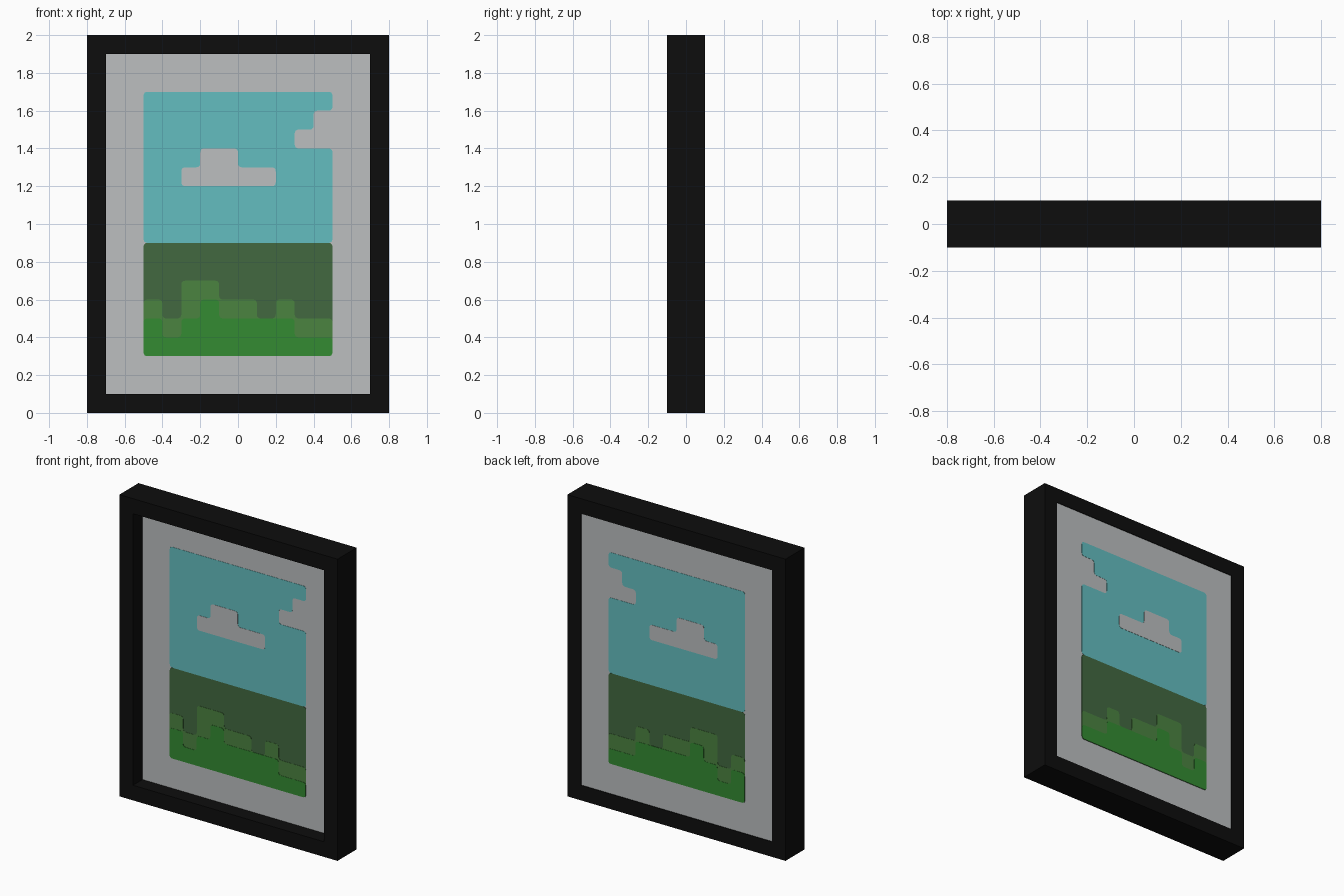
import bpy
import bmesh
from mathutils import Vector

default = bpy.data.objects.get("Cube")
if default:
    bpy.data.objects.remove(default, do_unlink=True)


def material(name, rgb):
    mat = bpy.data.materials.new(name)
    mat.use_nodes = True
    colour = [(c / 255 / 12.92 if c < 11 else ((c / 255 + 0.055) / 1.055) ** 2.4) for c in rgb] + [1]
    mat.diffuse_color = colour
    mat.node_tree.nodes["Principled BSDF"].inputs["Base Color"].default_value = colour
    return mat


black = material("frame black", (13, 13, 13))
pale = material("pale grey", (188, 191, 192))
blue = material("sky blue", (100, 190, 192))
dark = material("dark green", (66, 105, 64))
mid = material("mid green", (75, 131, 64))
bright = material("grass green", (52, 139, 50))


def prism(bm, outline, y0, y1):
    """Extrude an x-z outline from y0 to y1."""
    face = bm.faces.new([bm.verts.new((x, y0, z)) for x, z in outline])
    new = bmesh.ops.extrude_face_region(bm, geom=[face], use_keep_orig=True)["geom"]
    bmesh.ops.translate(bm, vec=(0, y1 - y0, 0),
                        verts=[v for v in new if isinstance(v, bmesh.types.BMVert)])


def finish(bm, name, mat):
    bmesh.ops.recalc_face_normals(bm, faces=bm.faces)
    mesh = bpy.data.meshes.new(name)
    bm.to_mesh(mesh)
    bm.free()
    mesh.materials.append(mat)
    obj = bpy.data.objects.new(name, mesh)
    bpy.context.collection.objects.link(obj)
    return obj


def box(x0, x1, z0, z1):
    return [(x0, z0), (x1, z0), (x1, z1), (x0, z1)]


def rounded(points, sharp_z=None, r=0.022):
    """Round every corner, except those at height sharp_z."""
    out = []
    pts = [Vector(p) for p in points]
    for i, p in enumerate(pts):
        if p.y == sharp_z:
            out.append(p)
            continue
        a = p + (pts[i - 1] - p).normalized() * r
        b = p + (pts[(i + 1) % len(pts)] - p).normalized() * r
        for t in (0, 0.25, 0.5, 0.75, 1):
            out.append(a * (1 - t) ** 2 + p * 2 * t * (1 - t) + b * t * t)
    return out


def hills(steps):
    """Stepped skyline above the picture's lower edge: (right end, height) pairs."""
    pts, x = [(0.5, 0.3), (-0.5, 0.3)], -0.5
    for end, top in steps:
        pts += [(x, top), (end, top)]
        x = end
    return pts


# Picture panel faces: recessed in front, flush with the frame behind
FRONT, BACK, LAYER = 0.0, 0.0955, 0.0015


def painted(name, outline, level, mat):
    """A thin plate on the panel's front and its twin on the back."""
    bm = bmesh.new()
    prism(bm, outline, FRONT, FRONT - level * LAYER)
    prism(bm, outline, BACK, BACK + level * LAYER)
    return finish(bm, name, mat)


# Frame: four mitred bars
bm = bmesh.new()
outer, inner = box(-0.8, 0.8, 0, 2), box(-0.7, 0.7, 0.1, 1.9)
rings = [[bm.verts.new((x, y, z)) for x, z in ring]
         for ring, y in ((outer, -0.1), (inner, -0.1), (inner, 0.1), (outer, 0.1))]
for k in range(4):
    a, b = rings[k], rings[(k + 1) % 4]
    for i in range(4):
        j = (i + 1) % 4
        bm.faces.new((a[i], a[j], b[j], b[i]))
finish(bm, "frame", black)

# Panel
bm = bmesh.new()
prism(bm, inner, FRONT, BACK)
finish(bm, "mount_panel", pale)

# Sky, with the edge cloud notched out of its right side
painted("sky", rounded([(-0.5, 0.9), (0.5, 0.9), (0.5, 1.4), (0.3, 1.4), (0.3, 1.5), (0.4, 1.5),
                        (0.4, 1.6), (0.5, 1.6), (0.5, 1.7), (-0.5, 1.7)], 0.9), 1, blue)

# Middle cloud
painted("cloud", rounded([(-0.3, 1.2), (0.2, 1.2), (0.2, 1.3), (0, 1.3), (0, 1.4),
                          (-0.2, 1.4), (-0.2, 1.3), (-0.3, 1.3)]), 2, pale)

# Far field and two rows of hills
painted("far_field", rounded(box(-0.5, 0.5, 0.3, 0.9), 0.9), 1, dark)
painted("middle_hills", rounded(hills([(-0.4, 0.6), (-0.3, 0.5), (-0.1, 0.7), (0.1, 0.6),
                                       (0.2, 0.5), (0.3, 0.6), (0.5, 0.5)])), 2, mid)
painted("near_grass", rounded(hills([(-0.4, 0.5), (-0.3, 0.4), (-0.2, 0.5), (-0.1, 0.6),
                                     (0.3, 0.5), (0.5, 0.4)])), 3, bright)
